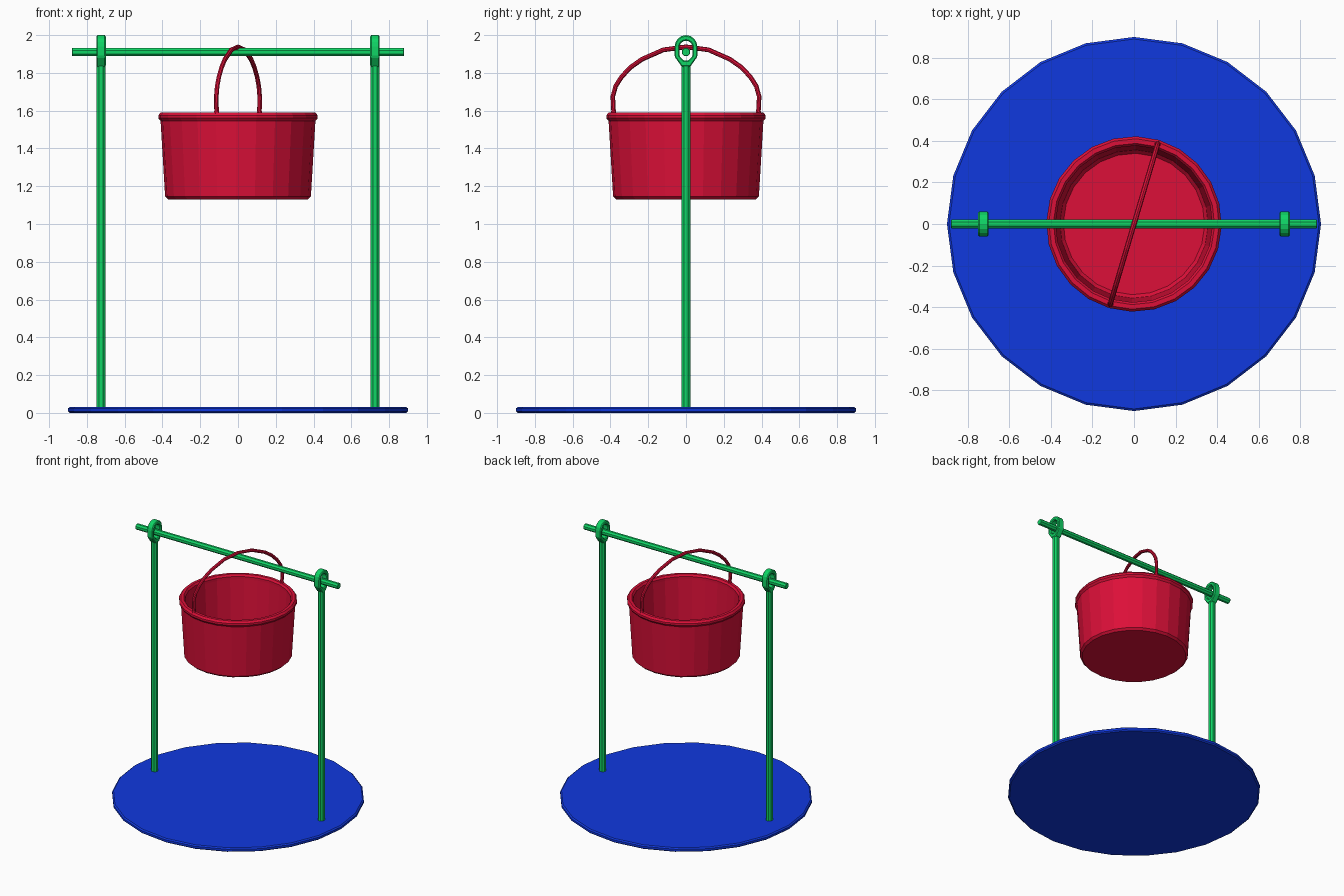
import bpy, bmesh
from math import cos, sin, pi, radians
from mathutils import Vector

cube = bpy.data.objects.get("Cube")
if cube:
    bpy.data.objects.remove(cube, do_unlink=True)


def material(name, rgb):
    m = bpy.data.materials.new(name)
    m.use_nodes = True
    m.diffuse_color = (*rgb, 1)
    m.node_tree.nodes["Principled BSDF"].inputs["Base Color"].default_value = (*rgb, 1)
    return m


red = material("pot red", (0.72, 0.005, 0.04))
green = material("frame green", (0.005, 0.66, 0.13))
blue = material("base blue", (0.005, 0.04, 0.74))


def build(name, mat, rings, closed=False):
    """Skin a list of equal-length point rings; cap the ends unless closed."""
    bm = bmesh.new()
    loops = [[bm.verts.new(p) for p in ring] for ring in rings]
    n = len(loops[0])
    pairs = list(zip(loops, loops[1:]))
    if closed:
        pairs.append((loops[-1], loops[0]))
    else:
        bm.faces.new(loops[0])
        bm.faces.new(loops[-1])
    for a, b in pairs:
        for i in range(n):
            j = (i + 1) % n
            bm.faces.new((a[i], a[j], b[j], b[i]))
    bmesh.ops.recalc_face_normals(bm, faces=bm.faces)
    mesh = bpy.data.meshes.new(name)
    bm.to_mesh(mesh)
    bm.free()
    mesh.materials.append(mat)
    ob = bpy.data.objects.new(name, mesh)
    bpy.context.collection.objects.link(ob)
    return ob


def lathe(name, mat, profile, sides=24, x=0, turn=0):
    angles = [turn + 2 * pi * i / sides for i in range(sides)]
    return build(name, mat, [[(x + r * cos(a), r * sin(a), z) for a in angles]
                             for r, z in profile])


def bevel(ob, width):
    mod = ob.modifiers.new("soft edges", "BEVEL")
    mod.width = width
    mod.segments = 1
    mod.limit_method = "ANGLE"


# Ground disc
lathe("base_disc", blue, [(0.89, 0), (0.9, 0.008), (0.9, 0.024), (0.89, 0.032)])

# Open pot with a rolled rim
swing = radians(-16.5)
lathe("pot", red, [(0.37, 1.13), (0.386, 1.145), (0.41, 1.545), (0.422, 1.56),
                   (0.422, 1.575), (0.41, 1.59), (0.388, 1.59), (0.377, 1.575),
                   (0.377, 1.555), (0.357, 1.19), (0.34, 1.17)], turn=swing)

# Arched pot handle, swept along a half outline and its mirror
half = [(0.4, 1.57), (0.4, 1.6), (0.404, 1.675), (0.388, 1.73), (0.355, 1.78),
        (0.305, 1.83), (0.243, 1.872), (0.125, 1.922)]
path = [Vector((-r, 0, z)) for r, z in half] + [Vector((0, 0, 1.938))]
path += [Vector((r, 0, z)) for r, z in reversed(half)]
rings = []
for k, p in enumerate(path):
    tangent = (path[min(k + 1, len(path) - 1)] - path[max(k - 1, 0)]).normalized()
    across = Vector((0, 1, 0))
    out = tangent.cross(across)
    size = 0.02 if k in (0, len(path) - 1) else 0.0125
    rings.append([p + size * (cos(a) * across + sin(a) * out)
                  for a in [pi / 4 * i for i in range(8)]])
handle = build("pot_handle", red, rings)
handle.rotation_euler.z = pi / 2 + swing

# Crossbar
bar = lathe("crossbar", green, [(0.02, -0.88), (0.023, -0.877), (0.023, 0.877),
                                (0.02, 0.88)], sides=8, turn=pi / 8)
bar.rotation_euler.y = pi / 2
bar.location.z = 1.91


def loop_outline(radius, centre, waist, tip, tip_z):
    """Round-topped loop outline that narrows to a flat foot."""
    pts = [(radius * cos(pi * i / 8), centre + radius * sin(pi * i / 8)) for i in range(9)]
    return pts + [(-radius, waist), (-tip, tip_z), (tip, tip_z), (radius, waist)]


# Posts with an eye at the top that carries the bar
outer = loop_outline(0.06, 1.94, 1.885, 0.022, 1.832)
inner = loop_outline(0.035, 1.935, 1.89, 0.012, 1.865)
for side, x in (("left", 0.725), ("right", -0.725)):
    lathe(side + "_post", green, [(0.025, 0.02), (0.025, 1.85)], sides=8, x=x, turn=pi / 8)
    sections = [[(x + d, y, z) for y, z in line]
                for line, d in ((outer, -0.025), (outer, 0.025), (inner, 0.025), (inner, -0.025))]
    eye = build(side + "_post_eye", green, sections, closed=True)
    bevel(eye, 0.006)
